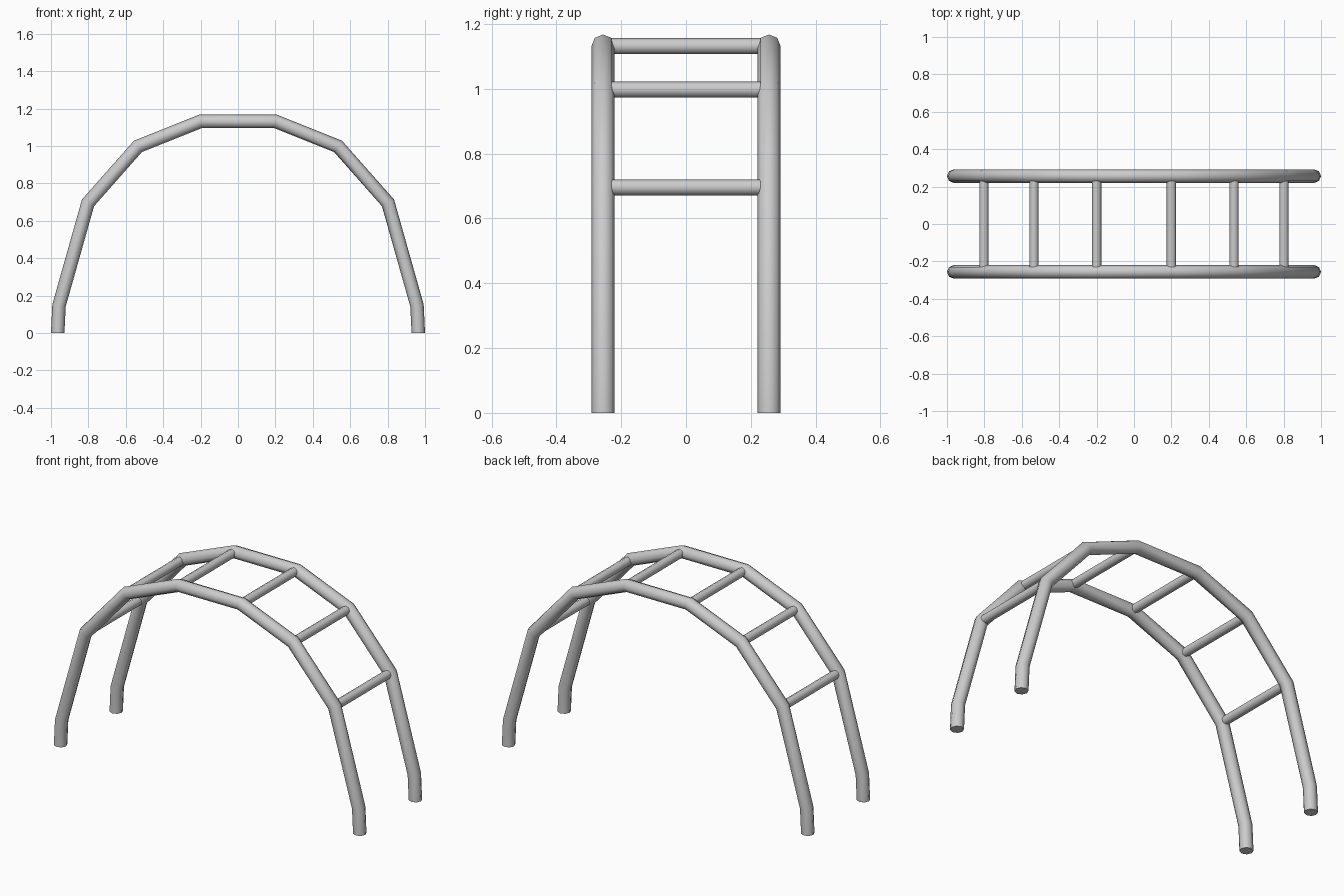
import bpy, bmesh, math
from mathutils import Vector

if "Cube" in bpy.data.objects:
    bpy.data.objects.remove(bpy.data.objects["Cube"])

SIDES = 8
RAIL_Y = 0.256

steel = bpy.data.materials.new("grey steel")
steel.use_nodes = True
colour = (0.6, 0.6, 0.6, 1)
steel.diffuse_color = colour
steel.node_tree.nodes["Principled BSDF"].inputs["Base Color"].default_value = colour


def tube(name, path, radius, side):
    """Sweep a round section along a flat path, mitring every bend.
    side is the direction square to the plane of the path."""
    bm = bmesh.new()
    rings = []
    for i, p in enumerate(path):
        before = (p - path[i - 1]).normalized() if i else None
        after = (path[i + 1] - p).normalized() if i < len(path) - 1 else None
        before, after = before or after, after or before
        tangent = (before + after).normalized()
        out = side.cross(tangent) / tangent.dot(after)
        ring = []
        for k in range(SIDES):
            a = math.tau * k / SIDES
            ring.append(bm.verts.new(p + radius * (math.cos(a) * out + math.sin(a) * side)))
        # keep the feet flat on the ground
        if p.z == 0:
            for v in ring:
                v.co.z = 0
        rings.append(ring)
    for a, b in zip(rings, rings[1:]):
        for k in range(SIDES):
            n = (k + 1) % SIDES
            bm.faces.new((a[k], a[n], b[n], b[k]))
    bm.faces.new(rings[0])
    bm.faces.new(rings[-1])
    bmesh.ops.recalc_face_normals(bm, faces=bm.faces)
    mesh = bpy.data.meshes.new(name)
    bm.to_mesh(mesh)
    bm.free()
    mesh.materials.append(steel)
    obj = bpy.data.objects.new(name, mesh)
    bpy.context.collection.objects.link(obj)
    bpy.ops.object.select_all(action="DESELECT")
    obj.select_set(True)
    bpy.context.view_layer.objects.active = obj
    bpy.ops.object.shade_smooth_by_angle(angle=math.radians(60))


# Half of the arch from the foot up, mirrored to the other side
half = [(0.964, 0), (0.957, 0.147), (0.802, 0.696), (0.535, 0.998), (0.2, 1.132)]
arch = half + [(-x, z) for x, z in reversed(half)]

# Arched side rails
for label, y in (("front", -RAIL_Y), ("back", RAIL_Y)):
    tube(label + "_rail", [Vector((x, y, z)) for x, z in arch], 0.036, Vector((0, 1, 0)))

# Rungs at each upper bend
for x, z in half[2:]:
    for label, s in (("left", 1), ("right", -1)):
        ends = [Vector((s * x, y, z)) for y in (-0.23, 0.23)]
        tube(f"{label}_rung_{round(z * 100)}", ends, 0.025, Vector((1, 0, 0)))
